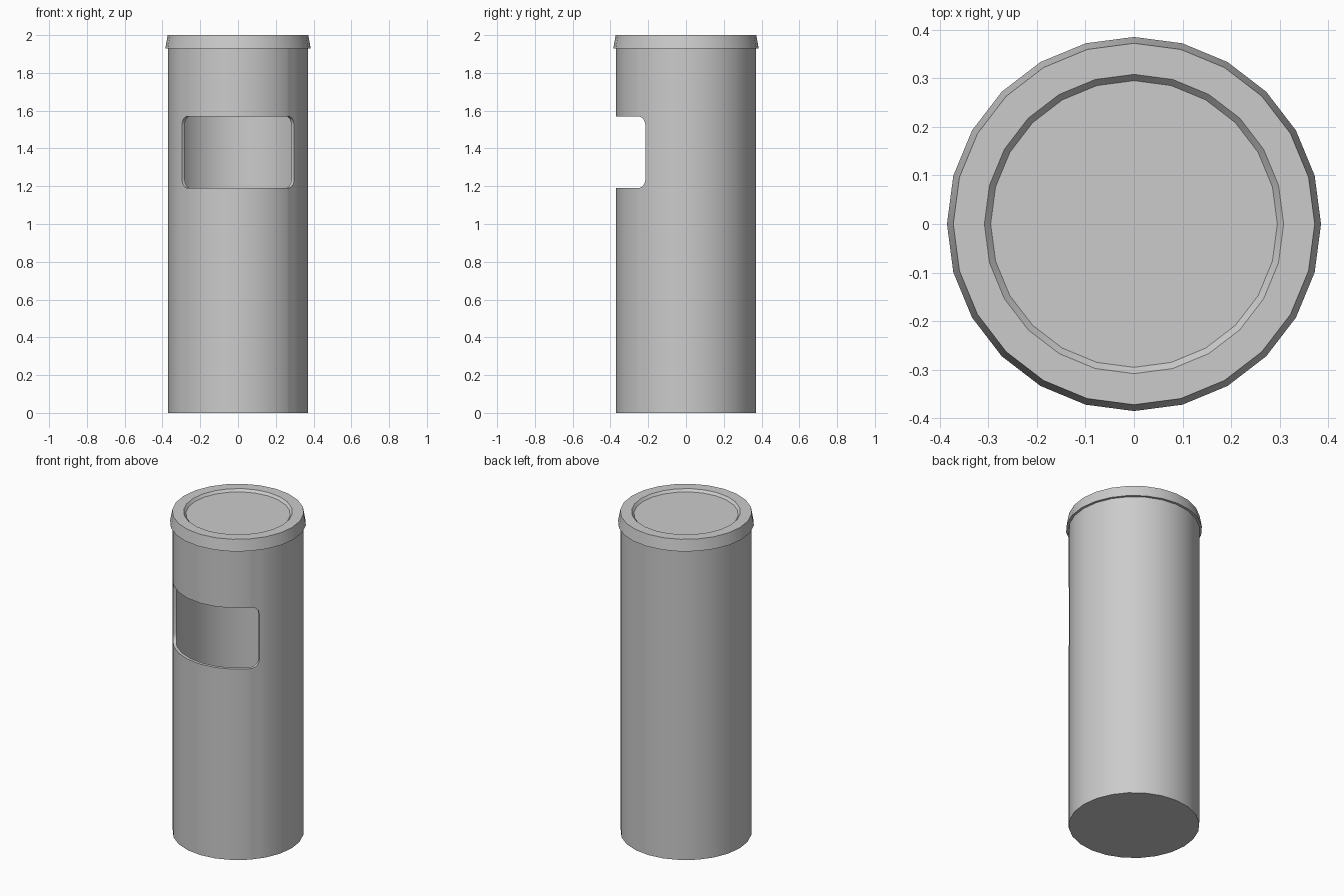
import bpy, bmesh
from math import radians, degrees, sin, cos, asin, sqrt

cube = bpy.data.objects.get("Cube")
if cube:
    bpy.data.objects.remove(cube, do_unlink=True)

SIDES = 24
STEP = 360 / SIDES
RADIUS = 0.37
BODY_TOP = 1.945
WIN_LOW, WIN_HIGH = 1.19, 1.57
CORNER = 0.05

grey = bpy.data.materials.new("light grey metal")
grey.use_nodes = True
grey.diffuse_color = (0.6, 0.6, 0.6, 1)
grey.node_tree.nodes["Principled BSDF"].inputs["Base Color"].default_value = (0.6, 0.6, 0.6, 1)


def finish(name, bm):
    bmesh.ops.recalc_face_normals(bm, faces=bm.faces)
    mesh = bpy.data.meshes.new(name)
    bm.to_mesh(mesh)
    bm.free()
    mesh.materials.append(grey)
    obj = bpy.data.objects.new(name, mesh)
    bpy.context.collection.objects.link(obj)
    return obj


def smooth(obj):
    bpy.ops.object.select_all(action='DESELECT')
    obj.select_set(True)
    bpy.context.view_layer.objects.active = obj
    bpy.ops.object.shade_smooth_by_angle(angle=radians(30))


def on_wall(angle, z):
    """Point on the faceted wall; angle 0 is the front."""
    r = RADIUS * cos(radians(STEP / 2)) / cos(radians(angle % STEP - STEP / 2))
    return (r * sin(radians(angle)), -r * cos(radians(angle)), z)


# Body: one column of points per angle, with a rounded window left open
half = degrees(asin(0.3 / RADIUS))
corner_angle = degrees(CORNER / RADIUS)
arc = [half - corner_angle * (1 - sin(radians(t))) for t in range(0, 91, 15)]
angles = [i * STEP - 180 for i in range(SIDES)] + arc + [-a for a in arc]
angles = sorted(set(round(a, 4) for a in angles))

bm = bmesh.new()
columns = []
for a in angles:
    heights = [0, BODY_TOP]
    if abs(a) < half + 0.001:
        d = min(1, max(0, (abs(a) - half + corner_angle) / corner_angle))
        inset = CORNER * (1 - sqrt(1 - d * d))
        heights = [0, WIN_LOW + inset, WIN_HIGH - inset, BODY_TOP]
    columns.append([bm.verts.new(on_wall(a, z)) for z in heights])
for i, left in enumerate(columns):
    right = columns[(i + 1) % len(columns)]
    if len(left) == len(right) == 4:
        for k in (0, 2):
            bm.faces.new((left[k], right[k], right[k + 1], left[k + 1]))
    else:
        bm.faces.new(left[::-1] + right)
bm.faces.new([c[0] for c in columns])
for f in bm.faces:
    f.normal_update()
body = finish("bin_body", bm)
shell = body.modifiers.new("wall thickness", 'SOLIDIFY')
shell.thickness = 0.019
shell.offset = -1
shell.use_even_offset = True
bpy.context.view_layer.objects.active = body
bpy.ops.object.modifier_apply(modifier=shell.name)
smooth(body)

# Lid: flared rim with a shallow recess in the top
profile = [(0.295, 1.985), (0.308, 2.0), (0.372, 2.0), (0.385, 1.93),
           (0.365, 1.93), (0.365, 1.945)]
bm = bmesh.new()
rings = [[bm.verts.new((r * sin(radians(i * STEP)), -r * cos(radians(i * STEP)), z))
          for i in range(SIDES)] for r, z in profile]
for low, high in zip(rings, rings[1:]):
    for i in range(SIDES):
        j = (i + 1) % SIDES
        bm.faces.new((low[i], low[j], high[j], high[i]))
bm.faces.new(rings[0])
bm.faces.new(rings[-1])
smooth(finish("bin_lid", bm))
